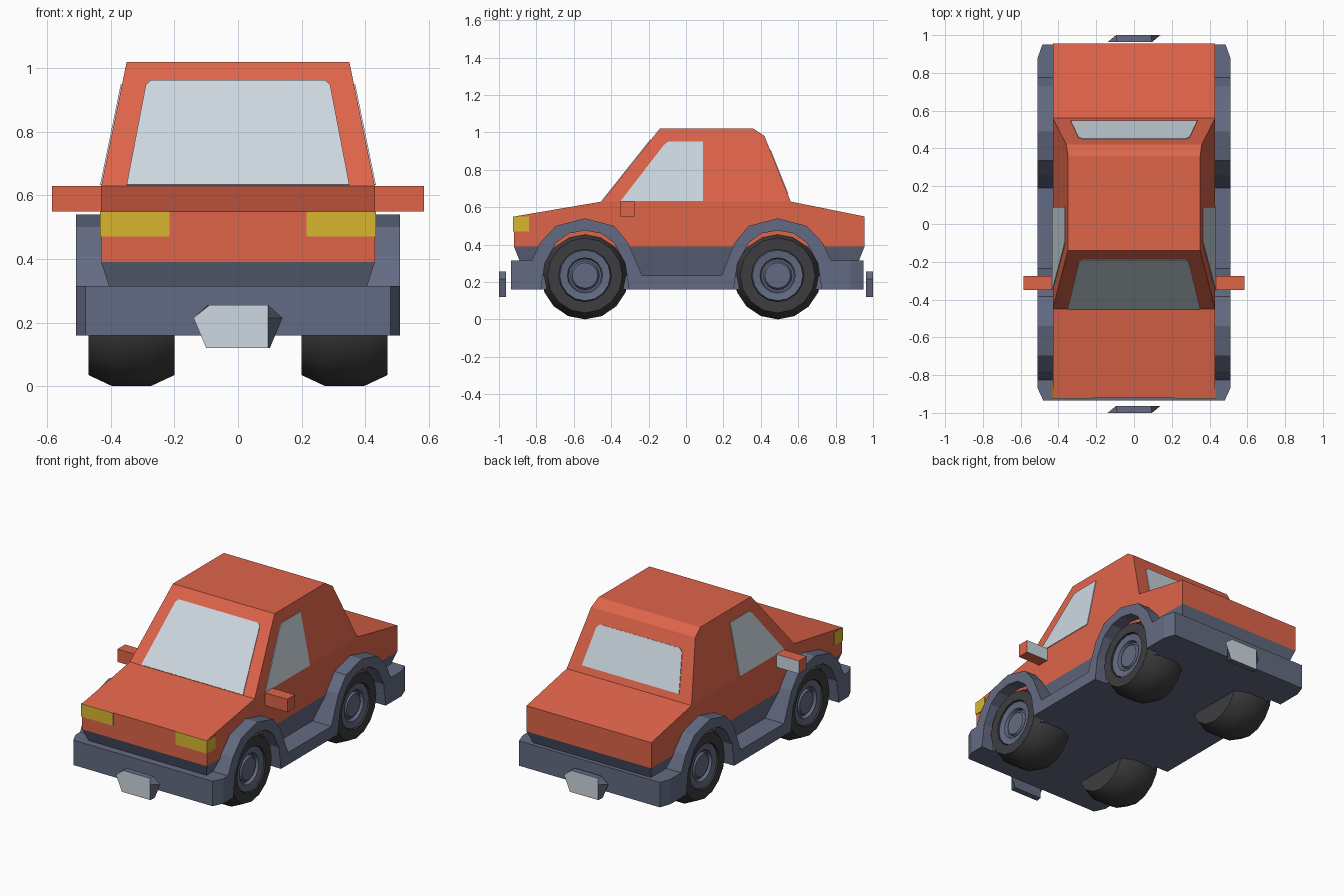
import bpy, bmesh, math
from mathutils import Vector

if "Cube" in bpy.data.objects:
    bpy.data.objects.remove(bpy.data.objects["Cube"])


def material(name, rgb):
    m = bpy.data.materials.new(name)
    m.diffuse_color = (*rgb, 1)
    m.use_nodes = True
    m.node_tree.nodes["Principled BSDF"].inputs["Base Color"].default_value = m.diffuse_color
    return m


ORANGE = material("orange paint", (0.74, 0.128, 0.068))
GREY = material("blue grey trim", (0.127, 0.147, 0.223))
GLASS = material("pale glass", (0.61, 0.69, 0.745))
YELLOW = material("yellow lamp", (0.70, 0.47, 0.03))
RUBBER = material("black rubber", (0.048, 0.047, 0.05))


def finish(name, bm, mats):
    bmesh.ops.recalc_face_normals(bm, faces=bm.faces)
    me = bpy.data.meshes.new(name)
    bm.to_mesh(me)
    bm.free()
    for m in mats:
        me.materials.append(m)
    ob = bpy.data.objects.new(name, me)
    bpy.context.collection.objects.link(ob)
    return ob


def loft(name, a, b, mat, cap=None):
    """Solid between two matching outlines; the first end may have its own colour."""
    bm = bmesh.new()
    va, vb = [bm.verts.new(p) for p in a], [bm.verts.new(p) for p in b]
    face = bm.faces.new(va)
    bm.faces.new(vb)
    n = len(a)
    for i in range(n):
        j = (i + 1) % n
        bm.faces.new((va[i], va[j], vb[j], vb[i]))
    if cap:
        face.material_index = 1
    return finish(name, bm, [mat, cap] if cap else [mat])


def prism_z(name, plan, z0, z1, mat):
    return loft(name, [(x, y, z0) for x, y in plan], [(x, y, z1) for x, y in plan], mat)


def rect(x, y0, y1):
    return [(-x, y0), (x, y0), (x, y1), (-x, y1)]


def sheet(name, pts, normal, mat):
    """Thin plate lying on a surface."""
    n = Vector(normal).normalized() * 0.004
    return loft(name, [Vector(p) - n * 0.5 for p in pts], [Vector(p) + n for p in pts], mat)


def lathe(name, profile, y, z, side, mat, seg=16):
    """Revolve (x, radius) points around a wheel axle."""
    bm = bmesh.new()
    vs = [bm.verts.new((side * x, 0, -r)) for x, r in profile]
    es = [bm.edges.new(p) for p in zip(vs, vs[1:])]
    bmesh.ops.spin(bm, geom=vs + es, cent=(0, 0, 0), axis=(1, 0, 0), angle=math.tau,
                   steps=seg, use_merge=True)
    bmesh.ops.remove_doubles(bm, verts=bm.verts, dist=1e-4)
    bmesh.ops.translate(bm, verts=bm.verts, vec=(0, y, z))
    ob = finish(name, bm, [mat])
    bpy.context.view_layer.objects.active = ob
    ob.select_set(True)
    bpy.ops.object.shade_smooth_by_angle(angle=math.radians(25))
    ob.select_set(False)


def half_width(z):
    return 0.43 - 0.08 * max(0, z - 0.63) / 0.39


# Painted body and tapered cabin
lower = [(-.92, .39), (-.92, .55), (-.45, .63), (.56, .63), (.955, .55), (.955, .39)]
cabin = [(-.45, .63), (-.14, 1.02), (.36, 1.02), (.42, .98), (.56, .63)]
for name, prof in (("body", lower), ("cabin", cabin)):
    loft(name, [(-half_width(z), y, z) for y, z in prof],
         [(half_width(z), y, z) for y, z in prof], ORANGE)

# Sloping sill under the body, floor and bumpers
loft("sill", [(x, y, .39) for x, y in rect(.43, -.92, .955)],
     [(x, y, .235) for x, y in rect(.38, -.858, .893)], GREY)
prism_z("floor", rect(.43, -.90, .90), .16, .235, GREY)
prism_z("front_bumper", [(-.48, -.935), (.48, -.935), (.51, -.87), (.51, -.775),
                         (-.51, -.775), (-.51, -.87)], .16, .315, GREY)
prism_z("rear_bumper", [(-.485, .95), (.485, .95), (.51, .88), (.51, .725),
                        (-.51, .725), (-.51, .88)], .16, .315, GREY)

# Side skirts with wheel arches
AXLES = (-.54, .49)
WHEEL_Z = .235
outer = [(-.285, .315), (-.24, .41), (-.155, .50), (0, .54), (.155, .50), (.23, .41)]
inner = [(.235, .16), (.215, .30), (.155, .41), (.085, .46), (0, .475),
         (-.085, .46), (-.155, .41), (-.215, .30), (-.235, .16)]
front, rear = AXLES
skirt = [(front + y, z) for y, z in outer] + [(-.235, .235), (.19, .235)]
skirt += [(rear - y, z) for y, z in reversed(outer)]
skirt += [(rear + y, z) for y, z in inner] + [(front + y, z) for y, z in inner]

# Windscreen and rear window
sheet("windscreen", [(x, -.45 + (z - .63) * .31 / .39, z) for x, z in
                     [(-.35, .632), (.35, .632), (.29, .945), (.275, .96),
                      (-.275, .96), (-.29, .945)]], (0, -.39, .31), GLASS)
sheet("rear_window", [(x, .56 - (z - .63) * .4, z) for x, z in
                      [(-.335, .67), (.335, .67), (.295, .885), (.275, .905),
                       (-.275, .905), (-.295, .885)]], (0, .35, .14), GLASS)

tyre = [(.20, 0), (.20, .20), (.275, .235), (.395, .235), (.47, .20), (.47, .14), (.43, .14)]
rim = [(.44, .142), (.462, .135), (.455, .095), (.435, .088), (.435, .078), (.452, .068), (.452, 0)]

for s, side in ((1, "right"), (-1, "left")):
    loft(side + "_skirt", [(s * .38, y, z) for y, z in skirt],
         [(s * .51, y, z) for y, z in skirt], GREY)
    sheet(side + "_window", [(s * half_width(z), y, z) for y, z in
                             [(-.35, .632), (.09, .632), (.09, .95), (-.095, .95), (-.12, .93)]],
          (s * .39, 0, .08), GLASS)
    # Headlamp wrapped around the corner
    prism_z(side + "_headlamp", [(s * x, y) for x, y in
                                 [(.215, -.924), (.434, -.924), (.434, -.84), (.428, -.84),
                                  (.428, -.918), (.215, -.918)]], .47, .55, YELLOW)
    # Wing mirror with glass facing back
    box = [(s * .42, .55), (s * .585, .55), (s * .585, .63), (s * .42, .63)]
    loft(side + "_mirror", [(x, -.275, z) for x, z in box],
         [(x, -.35, z) for x, z in box], ORANGE, GLASS)
    # Wheels
    for y, end in zip(AXLES, ("front", "rear")):
        lathe(f"{end}_{side}_tyre", tyre, y, WHEEL_Z, s, RUBBER)
        lathe(f"{end}_{side}_rim", rim, y, WHEEL_Z, s, GREY)

# Skewed number plates, same shape turned round at the back
face = [(-.09, .255), (.095, .255), (.095, .215), (.095, .12), (-.10, .12), (-.14, .215)]
back = [(-.095, .255), (.09, .255), (.14, .215), (.10, .12), (-.095, .12), (-.095, .215)]
for s, end in ((1, "front"), (-1, "rear")):
    loft(end + "_plate", [(s * x, -s, z) for x, z in face],
         [(s * x, -s * .963, z) for x, z in back], GREY, GLASS)
